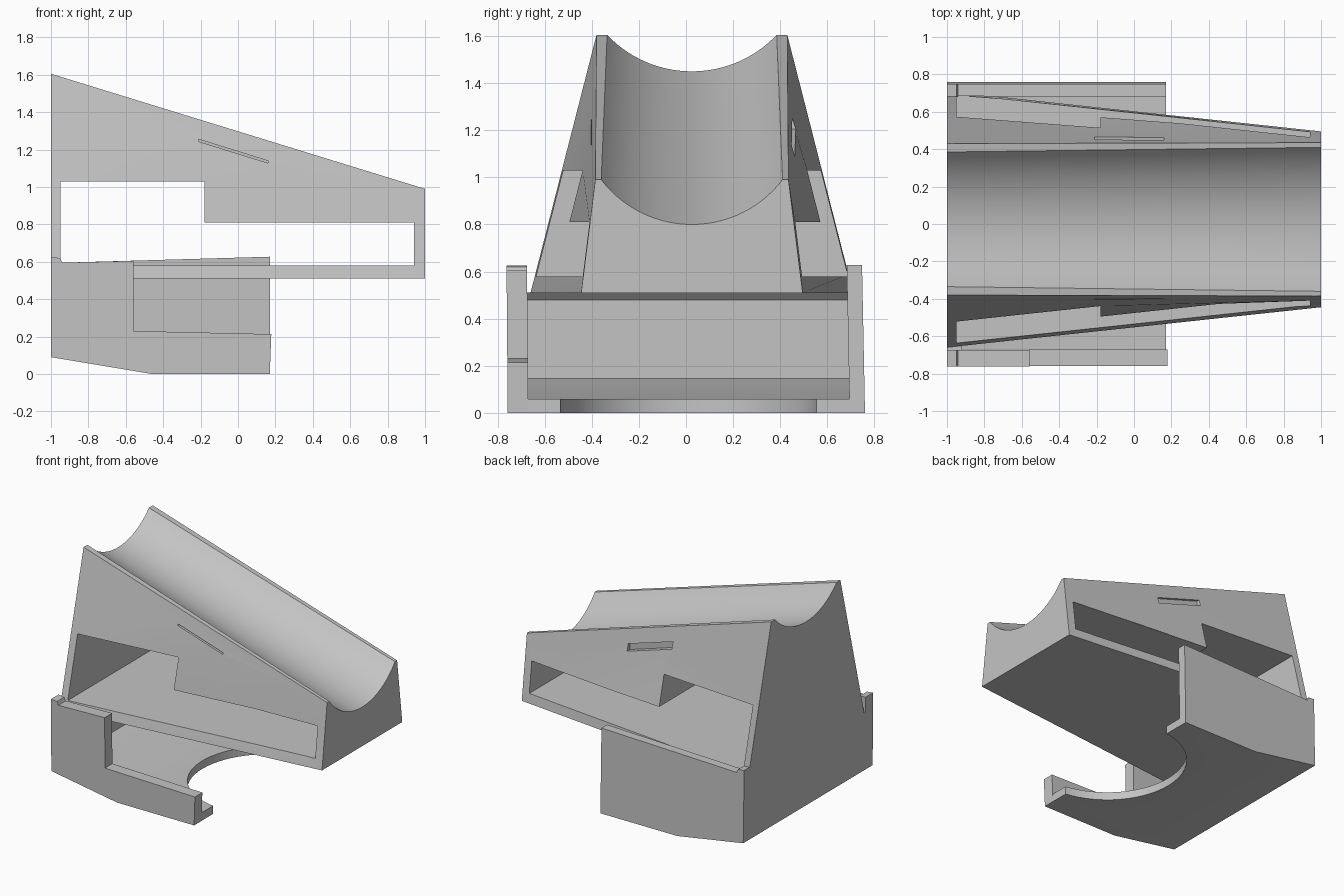
import bpy, bmesh
from math import sin, cos, pi, atan2, hypot

cube = bpy.data.objects.get("Cube")
if cube:
    bpy.data.objects.remove(cube, do_unlink=True)

grey = bpy.data.materials.new("plain grey")
grey.use_nodes = True
COLOUR = (0.55, 0.55, 0.55, 1)
grey.diffuse_color = COLOUR
grey.node_tree.nodes["Principled BSDF"].inputs["Base Color"].default_value = COLOUR


def loft(name, start, end):
    """Closed solid between two matching rings of points."""
    bm = bmesh.new()
    a = [bm.verts.new(p) for p in start]
    b = [bm.verts.new(p) for p in end]
    n = len(a)
    bm.faces.new(a)
    bm.faces.new(b)
    for i in range(n):
        j = (i + 1) % n
        bm.faces.new((a[i], a[j], b[j], b[i]))
    bmesh.ops.recalc_face_normals(bm, faces=bm.faces)
    mesh = bpy.data.meshes.new(name)
    bm.to_mesh(mesh)
    bm.free()
    mesh.materials.append(grey)
    ob = bpy.data.objects.new(name, mesh)
    bpy.context.collection.objects.link(ob)
    return ob


def side_plate(name, outline, y0, y1, lean=0.0):
    """Extrude an x-z outline from y0 to y1, optionally leaning with height."""
    return loft(name, [(x, y0 + lean * z, z) for x, z in outline],
                [(x, y1 + lean * z, z) for x, z in outline])


def cut(target, cutter):
    cutter.hide_render = True
    mod = target.modifiers.new("cut", 'BOOLEAN')
    mod.operation = 'DIFFERENCE'
    mod.solver = 'EXACT'
    mod.object = cutter
    bpy.context.view_layer.objects.active = target
    bpy.ops.object.modifier_apply(modifier=mod.name)
    bpy.data.objects.remove(cutter, do_unlink=True)


def smooth(ob):
    bpy.ops.object.select_all(action='DESELECT')
    ob.select_set(True)
    bpy.context.view_layer.objects.active = ob
    bpy.ops.object.shade_smooth_by_angle(angle=0.5)


# Wedge body with a round trough along its sloping top
MID = 0.025
BASE = 0.51


def wedge_section(x, bottom, outer, inner, top, dip):
    radius = (inner ** 2 + dip ** 2) / (2 * dip)
    centre = top - dip + radius
    half = atan2(inner, radius - dip)
    steps = 28
    ring = [(-bottom, BASE), (bottom, BASE), (outer, top)]
    for i in range(steps + 1):
        t = half * (1 - 2 * i / steps)
        ring.append((radius * sin(t), centre - radius * cos(t)))
    ring.append((-outer, top))
    return [(x, MID + y, z) for y, z in ring]


body = loft("wedge_body",
            wedge_section(-1, 0.685, 0.405, 0.36, 1.605, 0.155),
            wedge_section(1, 0.47, 0.41, 0.385, 0.99, 0.19))

# Stepped window through both sides
window = [(-0.95, 0.58), (0.94, 0.58), (0.94, 0.81),
          (-0.18, 0.81), (-0.18, 1.03), (-0.95, 1.03)]
cut(body, side_plate("window_cutter", window, -1, 1))


# Slanted slots: a wider pocket at the back, a thin groove in front
def slot(height):
    return [(-0.21, 1.255 - height), (0.16, 1.14 - height), (0.16, 1.14), (-0.21, 1.255)]


cut(body, side_plate("back_slot_cutter", slot(0.05), 0.43, 0.7))
cut(body, side_plate("front_slot_cutter", slot(0.012), -0.7, -0.37))
smooth(body)

# Cradle floor and end wall
floor = side_plate("cradle_floor", [
    (-1, 0.09), (-0.46, 0), (0.17, 0), (0.17, 0.06), (-0.46, 0.06),
    (-0.95, 0.145), (-0.95, 0.48), (-0.92, 0.511), (-1, 0.511)], -0.68, 0.71)

# Round notch in the open end of the floor
R, CX = 0.55, 0.25
circle = [(CX + R * cos(2 * pi * i / 64), 0.01 + R * sin(2 * pi * i / 64)) for i in range(64)]
cut(floor, loft("notch_cutter", [(x, y, -0.1) for x, y in circle],
                [(x, y, 0.2) for x, y in circle]))
smooth(floor)

# Cradle side walls
foot = [(-1, 0.09), (-0.46, 0), (0.17, 0)]
post = [(-0.94, 0.595), (-0.95, 0.62), (-1, 0.625)]
side_plate("back_wall", foot + [(0.17, 0.627)] + post, 0.695, 0.76, -0.02)
side_plate("front_wall", foot + [(0.178, 0.213), (-0.56, 0.23), (-0.56, 0.605)] + post,
           -0.757, -0.67, -0.008)
